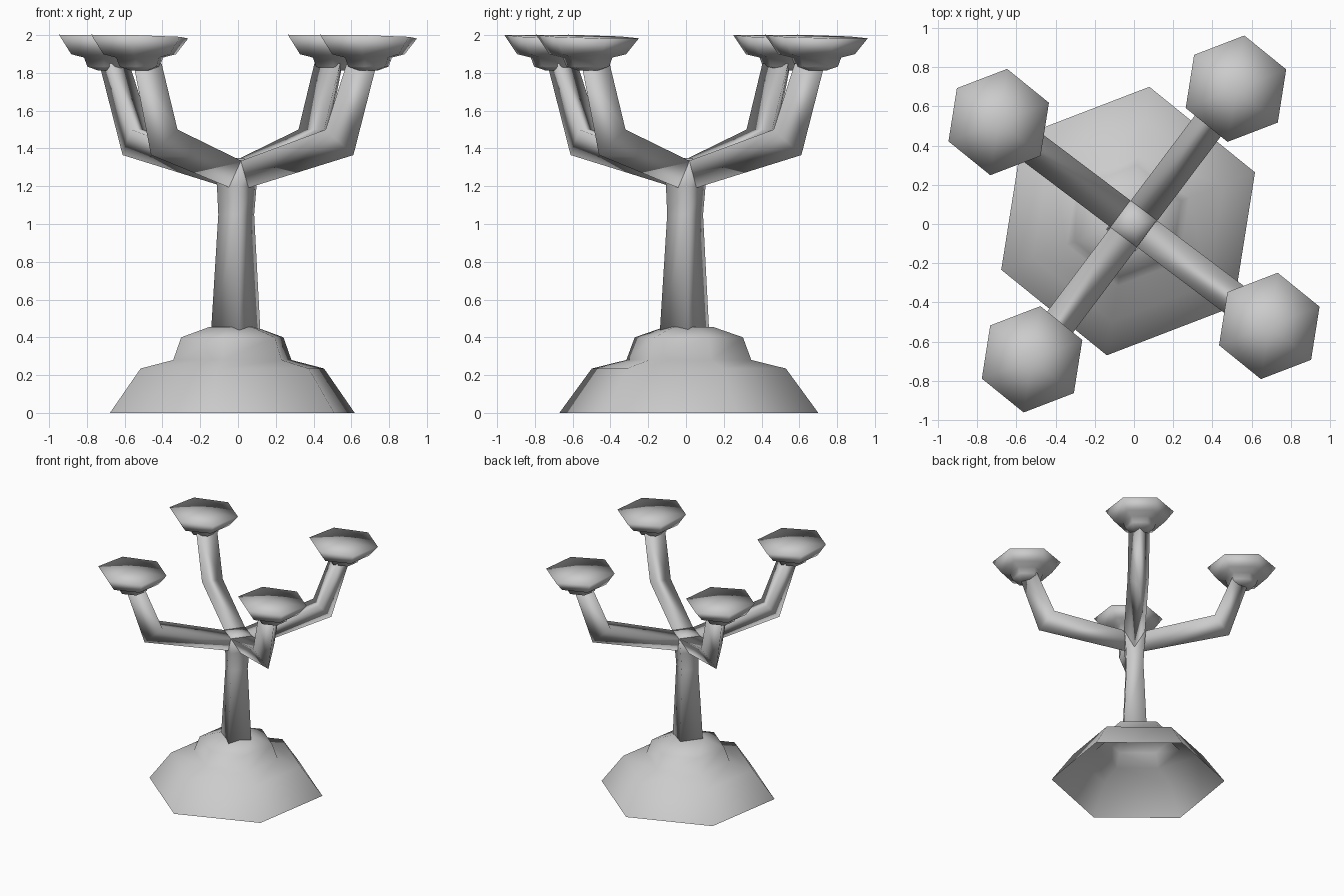
import bpy, bmesh
from math import cos, sin, radians
from mathutils import Vector

if "Cube" in bpy.data.objects:
    bpy.data.objects.remove(bpy.data.objects["Cube"], do_unlink=True)

# One plain material for the whole piece
metal = bpy.data.materials.new("plain grey")
metal.use_nodes = True
grey = (0.6, 0.6, 0.6, 1)
metal.diffuse_color = grey
metal.node_tree.nodes["Principled BSDF"].inputs["Base Color"].default_value = grey


def loft(name, rings, cap_low=None, cap_high=None):
    """Skin a list of rings; caps are fans around the given centre points."""
    bm = bmesh.new()
    loops = [[bm.verts.new(p) for p in ring] for ring in rings]
    n = len(loops[0])
    for a, b in zip(loops, loops[1:]):
        for i in range(n):
            j = (i + 1) % n
            bm.faces.new((a[i], a[j], b[j], b[i]))
    for centre, loop, flip in ((cap_low, loops[0], True), (cap_high, loops[-1], False)):
        if centre is not None:
            c = bm.verts.new(centre)
            for i in range(n):
                pair = (loop[i], loop[(i + 1) % n])
                bm.faces.new((c,) + (pair[::-1] if flip else pair))
    for f in bm.faces:
        f.smooth = True
    mesh = bpy.data.meshes.new(name)
    bm.to_mesh(mesh)
    bm.free()
    mesh.materials.append(metal)
    obj = bpy.data.objects.new(name, mesh)
    bpy.context.collection.objects.link(obj)
    return obj


def ring(x, y, z, r, sides, turn):
    angles = [radians(turn + 360 * i / sides) for i in range(sides)]
    return [Vector((x + r * cos(a), y + r * sin(a), z)) for a in angles]


# Stepped hexagonal profile shared by the foot and the cups: (radius, height)
STEPS = [(0.694, 0), (0.52, 0.235), (0.335, 0.28), (0.29, 0.40), (0.13, 0.455)]
HEX_TURN = 81

# Hollow foot
bx, by = -0.03, 0.015
loft("foot", [ring(bx, by, z, r, 6, HEX_TURN) for r, z in STEPS],
     cap_high=(bx, by, 0.457))

# Square stem, pinched below the branches
STEM = [(0.132, 0.43), (0.096, 1.05), (0.106, 1.2), (0.122, 1.335)]
loft("stem", [ring(-0.012 + 0.008 * i / 3, -0.008 + 0.01 * i / 3, z, r, 4, 8.5)
              for i, (r, z) in enumerate(STEM)],
     cap_low=(-0.01, -0.005, 0.43), cap_high=(0, 0, 1.35))

# Arm stations: flat edge (distance, height) and keel edge (distance, height)
ARM = [((0.085, 1.335), (0.055, 1.188)),
       ((0.645, 1.50), (0.765, 1.365)),
       ((0.785, 1.85), (0.92, 1.85))]
HALF_WIDTH = 0.085
CUP_SCALE = 0.396
TILT = 0.028

for k in range(4):
    a = radians(53 + 90 * k)
    out = Vector((cos(a), sin(a), 0))
    side = Vector((-sin(a), cos(a), 0))
    up = Vector((0, 0, 1))

    # Triangular bent arm
    rings = []
    for (d, z), (kd, kz) in ARM:
        flat = out * d + up * z
        rings.append([flat - side * HALF_WIDTH, out * kd + up * kz,
                      flat + side * HALF_WIDTH][::-1])
    ends = [sum(r, Vector()) / 3 for r in (rings[0], rings[-1])]
    arm = loft(f"arm_{k + 1}", rings, *ends)
    bm = bmesh.new()
    bm.from_mesh(arm.data)
    bmesh.ops.recalc_face_normals(bm, faces=bm.faces)
    bm.to_mesh(arm.data)
    bm.free()

    # Closed cup: the foot profile upside down, its rim slightly tilted
    c = out * 0.865
    cup_rings = [ring(c.x, c.y, 1.992 - z * CUP_SCALE, r * CUP_SCALE, 6, HEX_TURN)
                 for r, z in reversed(STEPS)]
    for p in cup_rings[-1]:
        p.z -= TILT * (p.x - c.x + p.y - c.y)
    loft(f"cup_{k + 1}", cup_rings, (c.x, c.y, cup_rings[0][0].z), (c.x, c.y, 1.992))
